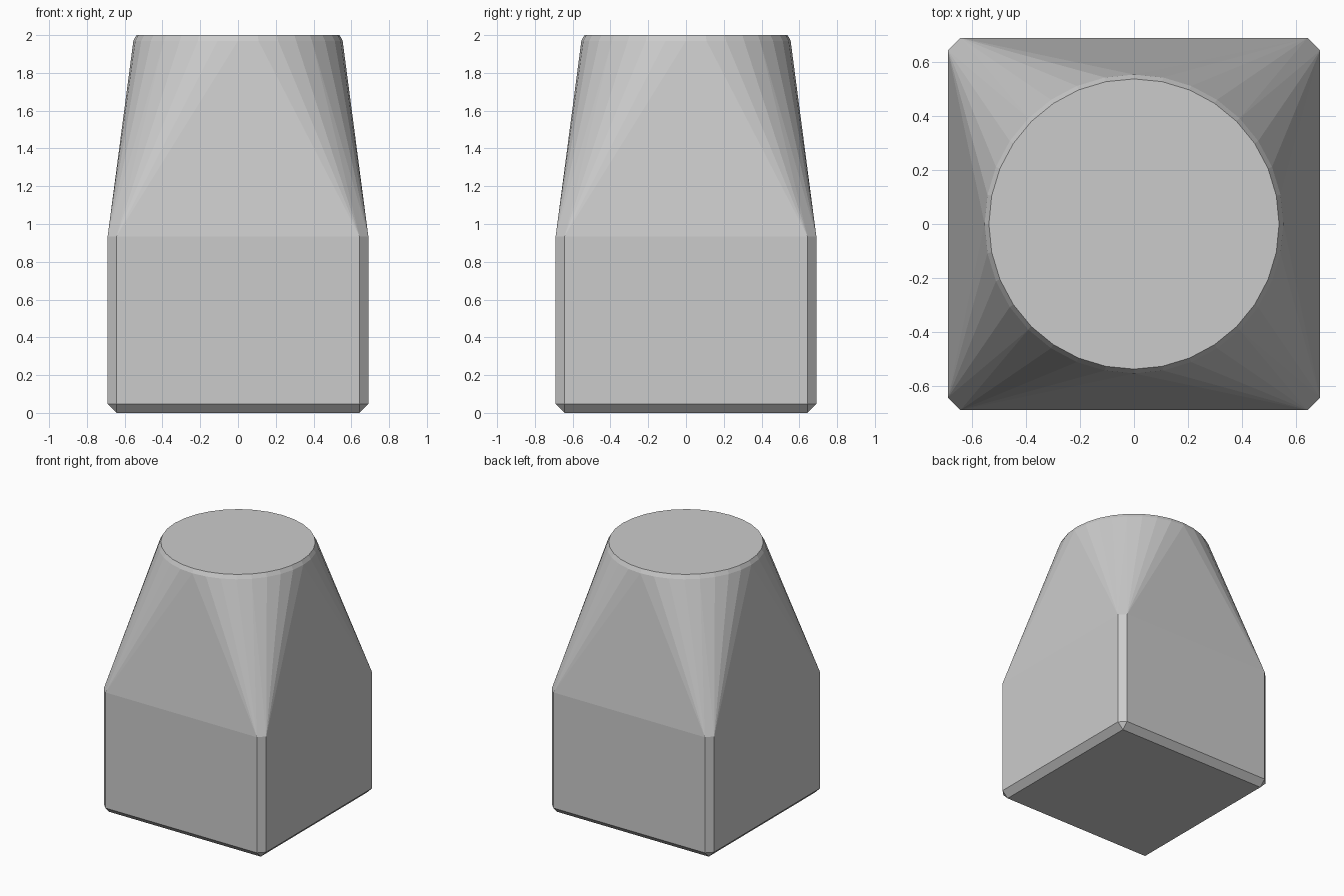
import bpy, bmesh, math

if "Cube" in bpy.data.objects:
    bpy.data.objects.remove(bpy.data.objects["Cube"])

H, C = 0.69, 0.047      # half width and chamfer of the square base
SHOULDER = 0.935        # height where the square starts blending to the circle
SIDES = 32

bm = bmesh.new()

# Square base with chamfered bottom edges and vertical corners
for sx in (-1, 1):
    for sy in (-1, 1):
        bm.verts.new((sx * (H - C), sy * (H - C), 0))
        for z in (C, SHOULDER):
            bm.verts.new((sx * H, sy * (H - C), z))
            bm.verts.new((sx * (H - C), sy * H, z))

# Round top with a small bevelled rim
for radius, z in ((0.554, 1.97), (0.538, 2.0)):
    for i in range(SIDES):
        a = 2 * math.pi * i / SIDES
        bm.verts.new((radius * math.cos(a), radius * math.sin(a), z))

# Skin the profiles as one convex solid and merge coplanar triangles
bmesh.ops.convex_hull(bm, input=bm.verts[:])
bmesh.ops.dissolve_limit(bm, angle_limit=math.radians(0.1),
                         verts=bm.verts[:], edges=bm.edges[:])
bmesh.ops.recalc_face_normals(bm, faces=bm.faces[:])

mesh = bpy.data.meshes.new("square_to_round_block")
bm.to_mesh(mesh)
bm.free()
bpy.context.collection.objects.link(
    bpy.data.objects.new("square_to_round_block", mesh))
